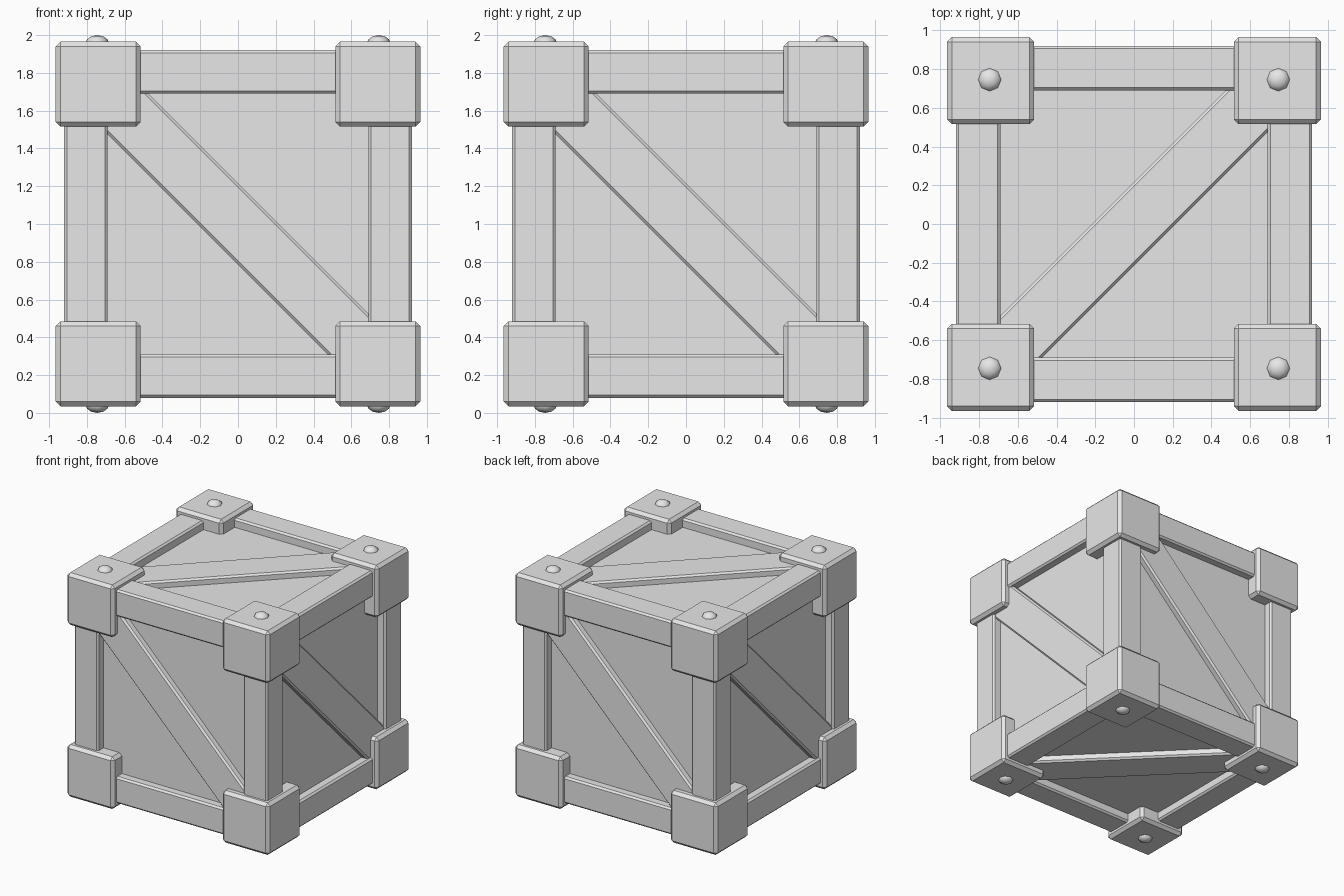
import bpy, bmesh, math
from itertools import product
from mathutils import Matrix, Vector

old = bpy.data.objects.get("Cube")
if old:
    bpy.data.objects.remove(old, do_unlink=True)

# Single plain grey
GREY = (0.8, 0.8, 0.8, 1.0)
grey = bpy.data.materials.new("plain_grey")
grey.use_nodes = True
grey.diffuse_color = GREY
grey.node_tree.nodes["Principled BSDF"].inputs["Base Color"].default_value = GREY

CENTRE = Matrix.Translation((0, 0, 1))   # middle of the crate


def finish(name, bm, bevel=0.0):
    mesh = bpy.data.meshes.new(name)
    bm.to_mesh(mesh)
    bm.free()
    mesh.materials.append(grey)
    obj = bpy.data.objects.new(name, mesh)
    bpy.context.collection.objects.link(obj)
    if bevel:
        mod = obj.modifiers.new("chamfer", "BEVEL")
        mod.width = bevel
        mod.segments = 1
    return obj


def box(name, half, matrix, bevel=0.0):
    """Chamfered box with the given half sizes, placed relative to the crate centre."""
    bm = bmesh.new()
    size = Matrix.Diagonal((*[2 * h for h in half], 1))
    bmesh.ops.create_cube(bm, size=1, matrix=CENTRE @ matrix @ size)
    return finish(name, bm, bevel)


# Recessed panels: one solid inner box
PANEL = 0.845
box("inner_panels", (PANEL,) * 3, Matrix())

# Twelve edge beams, four along each axis
for axis in range(3):
    for a, b in product((-1, 1), repeat=2):
        pos = [0.805 * a, 0.805 * b]
        pos.insert(axis, 0)
        half = [0.115, 0.115]
        half.insert(axis, 0.7)
        box("edge_beam_" + "xyz"[axis], half, Matrix.Translation(pos), 0.015)

# Eight corner blocks
for signs in product((-1, 1), repeat=3):
    box("corner_block", (0.225,) * 3, Matrix.Translation(Vector(signs) * 0.74), 0.025)

# Diagonal brace on each face
faces = [("top_brace", Matrix(), 45),
         ("bottom_brace", Matrix.Rotation(math.pi, 4, "X"), 45)]
for i, side in enumerate(("front", "left", "back", "right")):
    turn = Matrix.Rotation(i * math.pi / 2, 4, "Z") @ Matrix.Rotation(math.pi / 2, 4, "X")
    faces.append((side + "_brace", turn, -45))
for name, turn, angle in faces:
    slant = Matrix.Rotation(math.radians(angle), 4, "Z")
    box(name, (1.05, 0.152, 0.06), turn @ Matrix.Translation((0, 0, 0.843)) @ slant, 0.015)

# Domed bolts above and below each corner block
for sx, sy, sz in product((-1, 1), repeat=3):
    bm = bmesh.new()
    place = Matrix.Translation((0.745 * sx, 0.745 * sy, 0.955 * sz))
    bmesh.ops.create_uvsphere(bm, u_segments=8, v_segments=6, radius=1,
                              matrix=CENTRE @ place @ Matrix.Diagonal((0.063, 0.063, 0.045, 1)))
    for f in bm.faces:
        f.smooth = True
    finish("bolt", bm)
